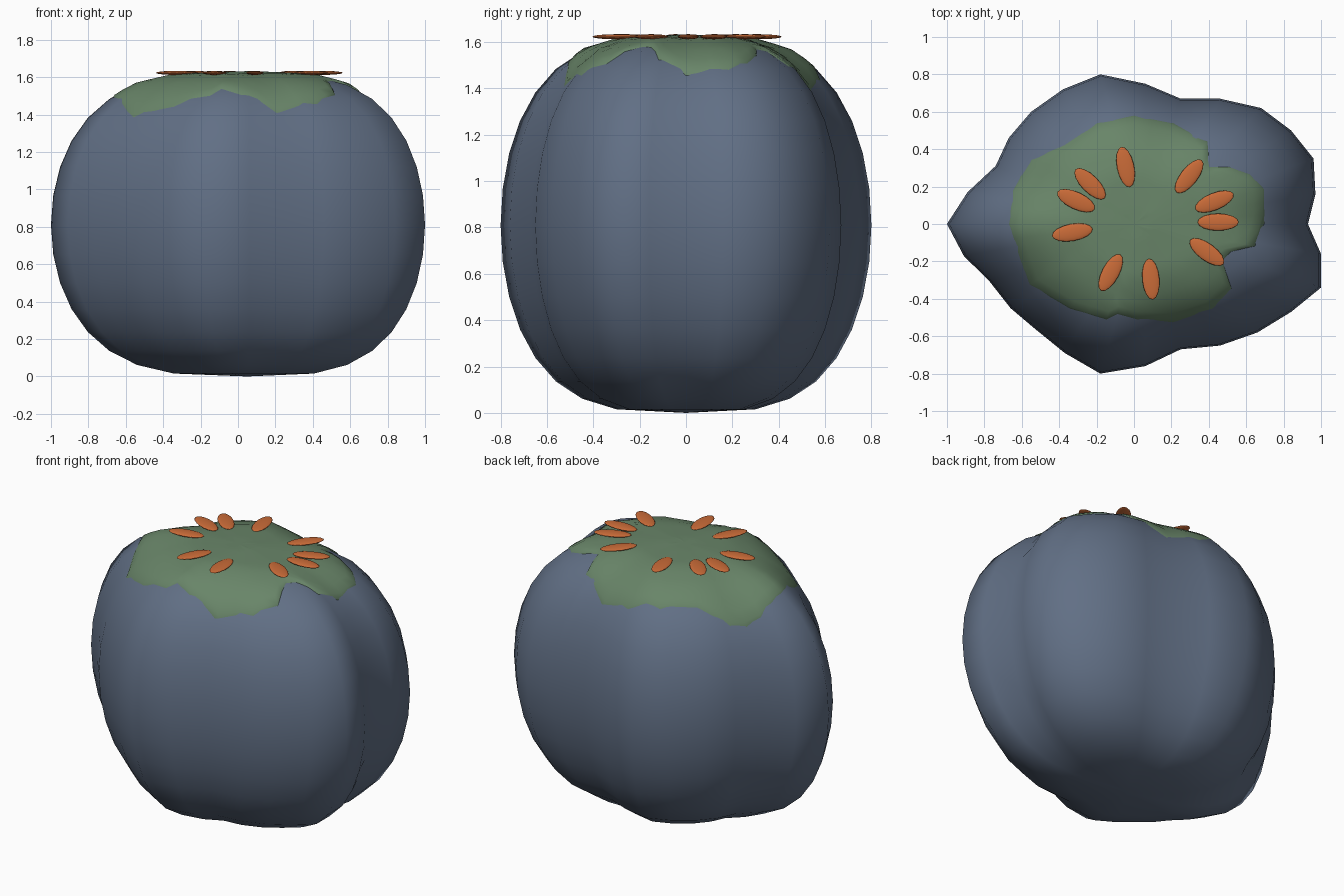
import bpy, bmesh, math
from mathutils import Vector
from mathutils.bvhtree import BVHTree

if "Cube" in bpy.data.objects:
    bpy.data.objects.remove(bpy.data.objects["Cube"])


def material(name, rgb):
    m = bpy.data.materials.new(name)
    m.use_nodes = True
    m.diffuse_color = (*rgb, 1)
    m.node_tree.nodes["Principled BSDF"].inputs["Base Color"].default_value = (*rgb, 1)
    return m


def finish(name, bm, mat):
    bmesh.ops.recalc_face_normals(bm, faces=bm.faces[:])
    for f in bm.faces:
        f.smooth = True
    mesh = bpy.data.meshes.new(name)
    bm.to_mesh(mesh)
    bm.free()
    mesh.materials.append(mat)
    ob = bpy.data.objects.new(name, mesh)
    bpy.context.collection.objects.link(ob)
    return ob


def loft(bm, first, rings, last):
    """Close a stack of vertex rings with a fan at both ends."""
    n = len(rings[0])
    a, b = bm.verts.new(first), bm.verts.new(last)
    rows = [[bm.verts.new(p) for p in ring] for ring in rings]
    for i in range(n):
        j = (i + 1) % n
        bm.faces.new((a, rows[0][j], rows[0][i]))
        bm.faces.new((b, rows[-1][i], rows[-1][j]))
        for lo, hi in zip(rows, rows[1:]):
            bm.faces.new((lo[i], lo[j], hi[j], hi[i]))


blue = material("dusty blue", (0.12, 0.16, 0.235))
green = material("leaf green", (0.14, 0.235, 0.14))
orange = material("seed orange", (0.6, 0.15, 0.04))

# Ribbed fruit body: lobed outline swept over a rounded profile
BODY = [(.93, 0), (.97, .16), (.96, .35), (.84, .5), (.68, .62), (.46, .67), (.25, .67),
        (.06, .75), (-.18, .8), (-.38, .72), (-.55, .6), (-.67, .46), (-.74, .31), (-.89, .17),
        (-1, 0), (-.91, -.17), (-.77, -.31), (-.66, -.45), (-.53, -.56), (-.37, -.69),
        (-.18, -.8), (.06, -.76), (.25, -.67), (.46, -.65), (.66, -.58), (.84, -.47),
        (1, -.34), (1, -.16)]
HALF, MID, RINGS = .81, .05, 16
rings = []
for k in range(1, RINGS):
    t = math.pi * k / RINGS
    s = math.sin(t) ** .6
    z = HALF - HALF * math.cos(t)
    rings.append([(MID + (x - MID) * s, y * s, z) for x, y in BODY])
bm = bmesh.new()
loft(bm, (MID, 0, 0), rings, (MID, 0, 2 * HALF))
surface = BVHTree.FromBMesh(bm)
finish("fruit_body", bm, blue)

# Leafy cap draped over the top of the body
CAP = [(.71, .05), (.71, .19), (.63, .27), (.52, .31), (.41, .31), (.4, .45), (.2, .55),
       (0, .59), (-.2, .55), (-.38, .43), (-.56, .35), (-.66, .18), (-.68, 0), (-.63, -.16),
       (-.57, -.33), (-.35, -.46), (-.15, -.52), (-.09, -.49), (.02, -.52), (.23, -.53),
       (.43, -.46), (.53, -.35), (.48, -.2), (.53, -.15), (.66, -.12)]
edge = []
for p, q in zip(CAP, CAP[1:] + CAP[:1]):
    p, q = Vector(p), Vector(q)
    edge += [p, p.lerp(q, .5)]


def draped(scale, lift):
    ring = []
    for p in edge:
        hit = surface.ray_cast(Vector((p.x * scale, p.y * scale, 3)), Vector((0, 0, -1)))[0]
        ring.append((hit.x, hit.y, hit.z + lift))
    return ring


rings = [draped(k / 10, .014) for k in range(1, 10)]
rings += [draped(.97, .008), draped(1, -.012), draped(1, -.035), draped(.95, -.06)]
bm = bmesh.new()
loft(bm, (0, 0, 2 * HALF + .008), rings, (0, 0, 1.5))
finish("leaf_cap", bm, green)

# Flat seeds scattered in a ring: x, y, turn in degrees
SEEDS = [(-.045, .305, -78), (.295, .255, 52), (.43, .12, 22), (.45, .01, 0), (.39, -.15, -36),
         (.09, -.295, -85), (-.125, -.26, 62), (-.33, -.045, 10), (-.31, .125, -25),
         (-.235, .215, -45)]
for i, (x, y, turn) in enumerate(SEEDS):
    bm = bmesh.new()
    bmesh.ops.create_uvsphere(bm, u_segments=16, v_segments=10, radius=1)
    seed = finish(f"seed_{i + 1}", bm, orange)
    seed.scale = (.11, .046, .011)
    seed.rotation_euler.z = math.radians(turn)
    seed.location = (x, y, 1.623)
